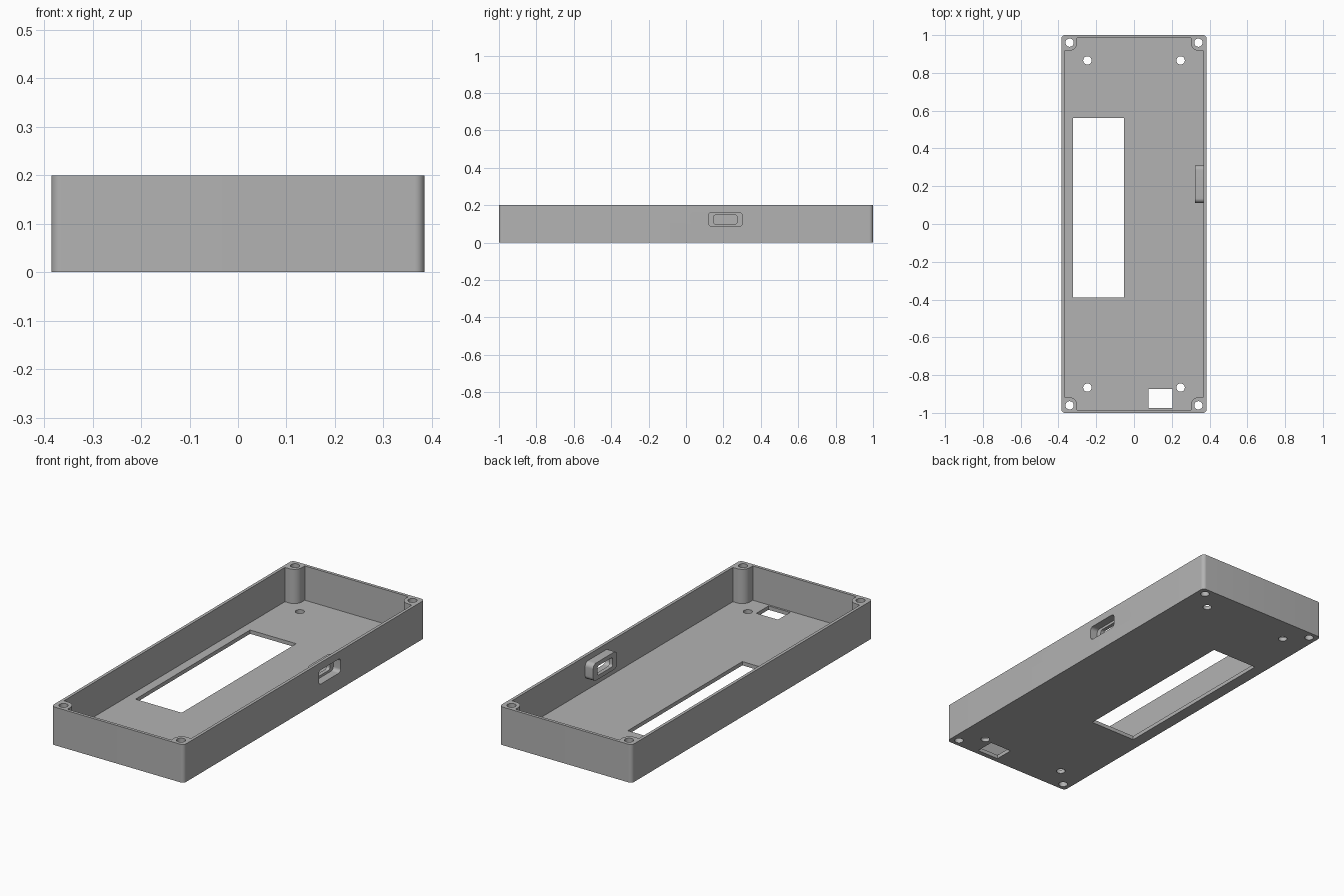
import bpy
import bmesh
from math import cos, sin, pi, radians
from mathutils import Matrix, Vector

if "Cube" in bpy.data.objects:
    bpy.data.objects.remove(bpy.data.objects["Cube"])

HALF_X, HALF_Y, HEIGHT = 0.385, 1.0, 0.2
WALL, FLOOR = 0.016, 0.02
POST_X, POST_Y, POST_R = 0.345, 0.96, 0.044   # corner screw posts

grey = bpy.data.materials.new("plain grey")
grey.use_nodes = True
colour = (0.45, 0.45, 0.45, 1)
grey.diffuse_color = colour
grey.node_tree.nodes["Principled BSDF"].inputs["Base Color"].default_value = colour


def arc(cx, cy, r, start, end, steps=10):
    angles = [start + (end - start) * i / steps for i in range(steps + 1)]
    return [(cx + r * cos(a), cy + r * sin(a)) for a in angles]


def rounded_rect(x0, x1, y0, y1, r):
    pts = []
    centres = [(x1 - r, y1 - r), (x0 + r, y1 - r), (x0 + r, y0 + r), (x1 - r, y0 + r)]
    for i, (cx, cy) in enumerate(centres):
        pts += arc(cx, cy, r, i * pi / 2, (i + 1) * pi / 2)
    return pts


def rect(x0, x1, y0, y1):
    return [(x0, y0), (x1, y0), (x1, y1), (x0, y1)]


def prism(name, outline, low, high, sideways=False):
    """Extrude an outline along z, or along x when sideways (outline is then y, z)."""
    bm = bmesh.new()
    place = (lambda p: (low, p[0], p[1])) if sideways else (lambda p: (p[0], p[1], low))
    face = bm.faces.new([bm.verts.new(place(p)) for p in outline])
    grown = bmesh.ops.extrude_face_region(bm, geom=[face])["geom"]
    move = Vector((high - low, 0, 0)) if sideways else Vector((0, 0, high - low))
    bmesh.ops.translate(bm, vec=move,
                        verts=[g for g in grown if isinstance(g, bmesh.types.BMVert)])
    bmesh.ops.recalc_face_normals(bm, faces=bm.faces)
    mesh = bpy.data.meshes.new(name)
    bm.to_mesh(mesh)
    bm.free()
    mesh.materials.append(grey)
    obj = bpy.data.objects.new(name, mesh)
    bpy.context.collection.objects.link(obj)
    return obj


def combine(target, tool, operation):
    mod = target.modifiers.new(operation.lower(), "BOOLEAN")
    mod.operation, mod.solver, mod.object = operation, "EXACT", tool
    bpy.context.view_layer.objects.active = target
    bpy.ops.object.modifier_apply(modifier=mod.name)
    bpy.data.objects.remove(tool)


# Outer block
tray = prism("enclosure_tray", rounded_rect(-HALF_X, HALF_X, -HALF_Y, HALF_Y, 0.02), 0, HEIGHT)

# Cavity outline: steps around a rounded post in each corner
ix, iy = HALF_X - WALL, HALF_Y - WALL
corner = [(ix, POST_Y - POST_R)] + arc(POST_X, POST_Y, POST_R, 1.5 * pi, pi, 14)
corner.append((POST_X - POST_R, iy))
outline = []
for sx, sy in ((1, 1), (-1, 1), (-1, -1), (1, -1)):
    pts = [(sx * x, sy * y) for x, y in corner]
    outline += pts if sx * sy > 0 else pts[::-1]
combine(tray, prism("cavity", outline, FLOOR, HEIGHT + 0.1), "DIFFERENCE")

# Connector housing on the inside of the left wall
combine(tray, prism("port_housing", rounded_rect(0.112, 0.31, 0.078, 0.17, 0.024),
                    0.322, HALF_X - 0.005, True), "UNION")
combine(tray, prism("port_recess", rounded_rect(0.12, 0.302, 0.087, 0.161, 0.018),
                    0.342, HALF_X + 0.1, True), "DIFFERENCE")
combine(tray, prism("port_slot", rounded_rect(0.148, 0.274, 0.099, 0.148, 0.012),
                    0.25, HALF_X + 0.1, True), "DIFFERENCE")

# Display window and small cable opening in the floor
combine(tray, prism("window", rect(-0.322, -0.054, -0.39, 0.56), -0.1, 0.1), "DIFFERENCE")
combine(tray, prism("cable_opening", rect(0.077, 0.203, -0.974, -0.873), -0.1, 0.1), "DIFFERENCE")

# Screw holes through the posts and the floor
for hx, hy in ((POST_X - 0.004, POST_Y), (0.247, 0.866)):
    for sx in (-1, 1):
        for sy in (-1, 1):
            circle = arc(sx * hx, sy * hy, 0.022, 0, 2 * pi, 28)[:-1]
            combine(tray, prism("screw_hole", circle, -0.1, HEIGHT + 0.1), "DIFFERENCE")

# Smooth rounded walls, sharp edges
bpy.ops.object.select_all(action="DESELECT")
tray.select_set(True)
bpy.context.view_layer.objects.active = tray
bpy.ops.object.shade_smooth_by_angle(angle=radians(30))
